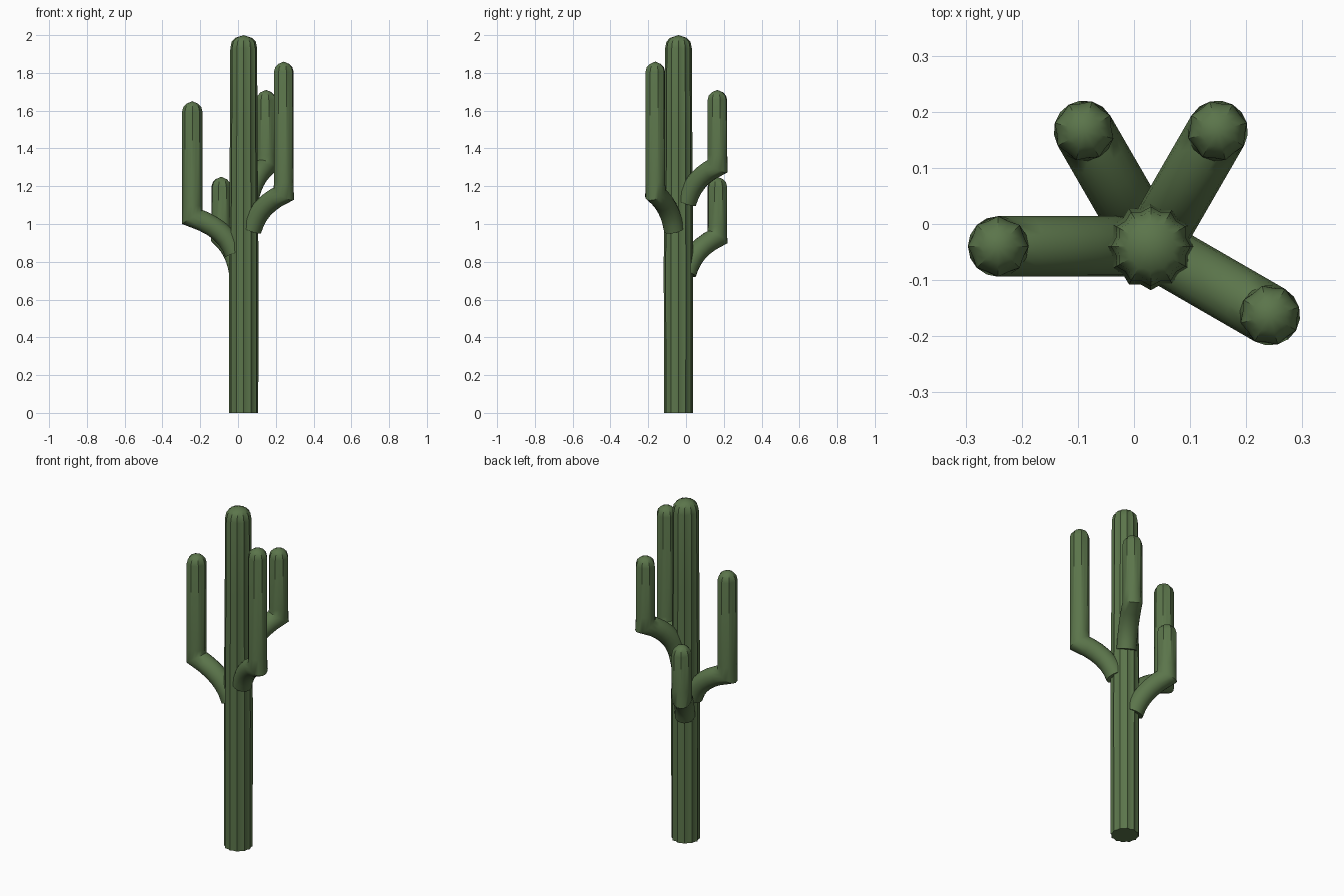
import bpy, bmesh, math
from mathutils import Vector

if "Cube" in bpy.data.objects:
    bpy.data.objects.remove(bpy.data.objects["Cube"])

green = bpy.data.materials.new("cactus green")
green.diffuse_color = (0.105, 0.178, 0.07, 1)
green.use_nodes = True
green.node_tree.nodes["Principled BSDF"].inputs["Base Color"].default_value = green.diffuse_color
CX, CY = 0.03, -0.04


def bezier(a, b, c, n):
    return [tuple((1 - t) ** 2 * a[i] + 2 * t * (1 - t) * b[i] + t * t * c[i] for i in (0, 1))
            for t in (k / n for k in range(n + 1))]


def stem(name, path, angle, ribs):
    """Tube along a (distance, z, radius, rib depth) path, closed to a point at the top."""
    out = Vector((math.cos(angle), math.sin(angle), 0))
    side = Vector((-out.y, out.x, 0))
    up = Vector((0, 0, 1))
    bm = bmesh.new()
    rings = []
    seg = ribs * 2
    for i, (d, z, r, depth) in enumerate(path[:-1]):
        here = Vector((d, z))
        after = (Vector(path[i + 1][:2]) - here).normalized()
        before = (here - Vector(path[i - 1][:2])).normalized() if i else after
        t = (before + after).normalized()
        mitre = 1 / t.dot(after)
        n = (out * t.y - up * t.x) * mitre
        c = Vector((CX, CY, 0)) + out * d + up * z
        ring = []
        for k in range(seg):
            a = math.tau * k / seg
            rr = r * (1 - depth * (k % 2))
            ring.append(bm.verts.new(c + n * (rr * math.cos(a)) + side * (rr * math.sin(a))))
        rings.append(ring)
    tip = bm.verts.new(Vector((CX, CY, 0)) + out * path[-1][0] + up * path[-1][1])
    for a, b in zip(rings, rings[1:]):
        for k in range(seg):
            j = (k + 1) % seg
            bm.faces.new((a[k], a[j], b[j], b[k]))
    for k in range(seg):
        bm.faces.new((rings[-1][k], rings[-1][(k + 1) % seg], tip))
    bm.faces.new(rings[0][::-1])
    bmesh.ops.recalc_face_normals(bm, faces=bm.faces)
    me = bpy.data.meshes.new(name)
    bm.to_mesh(me)
    bm.free()
    me.materials.append(green)
    ob = bpy.data.objects.new(name, me)
    bpy.context.collection.objects.link(ob)
    bpy.context.view_layer.objects.active = ob
    bpy.ops.object.select_all(action='DESELECT')
    ob.select_set(True)
    bpy.ops.object.shade_smooth_by_angle(angle=math.radians(35))


# Ribbed trunk with a low domed top
stem("trunk", [(0, 0, .077, .1), (0, .8, .078, .1), (0, 1.5, .073, .1), (0, 1.93, .071, .1),
               (0, 1.965, .064, .1), (0, 1.985, .045, .1), (0, 2.0, 0, 0)], 0, 12)

# Arms: heading, reach, elbow height, top height
for name, heading, reach, elbow, top in [("left_arm", 180, .272, 1.037, 1.65),
                                         ("right_arm", -30, .245, 1.16, 1.86),
                                         ("back_right_arm", 60, .238, 1.305, 1.71),
                                         ("back_left_arm", 120, .238, .93, 1.25)]:
    curve = bezier((.048, elbow - .19), (.09, elbow - .06), (reach, elbow), 6)
    path = [(d, z, .054, 0) for d, z in curve]
    path += [(reach, elbow + .06, .054, .08), (reach, top - .055, .054, .1),
             (reach, top - .03, .047, .1), (reach, top - .013, .031, .1), (reach, top, 0, 0)]
    stem(name, path, math.radians(heading), 8)
